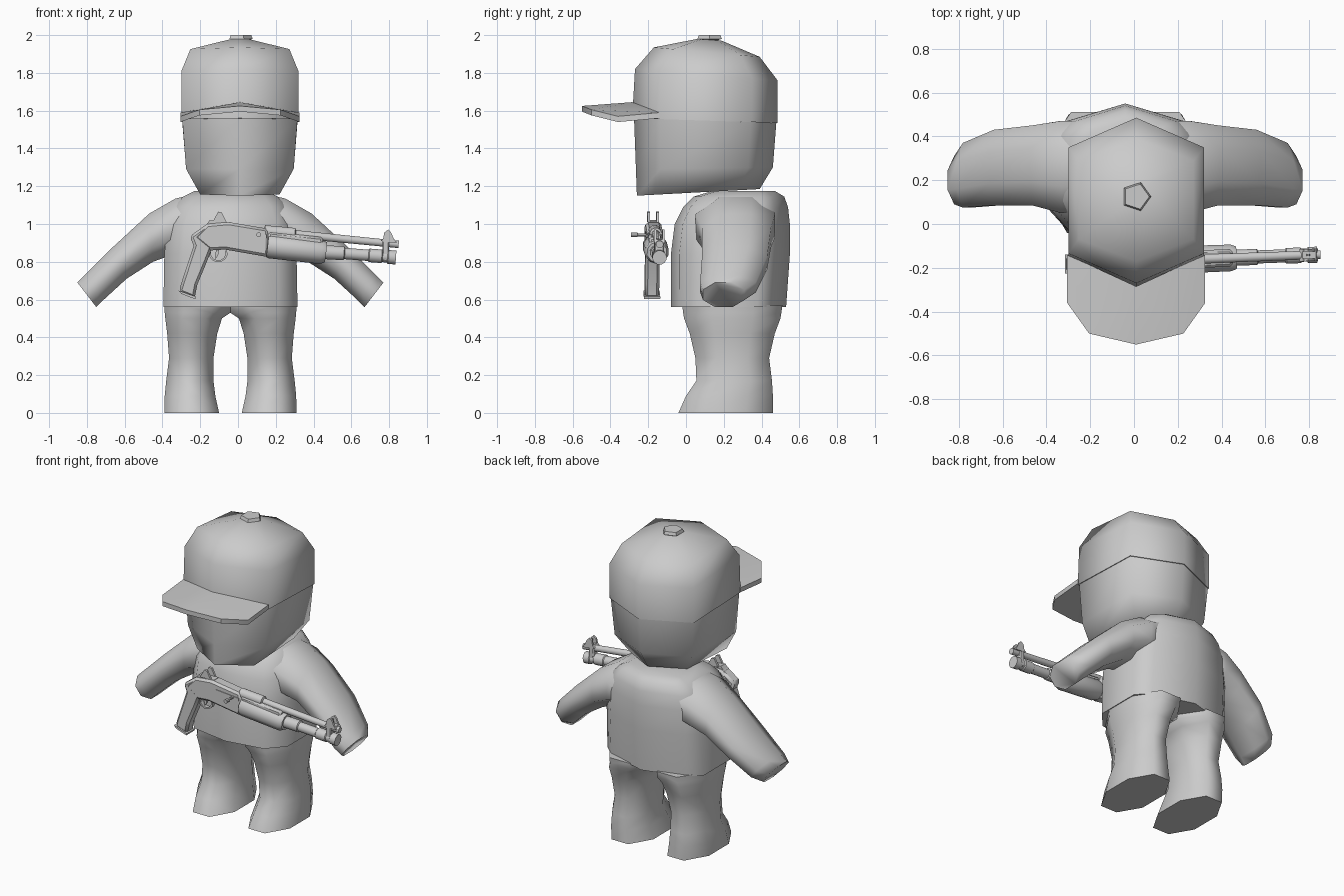
import bpy, bmesh, math
from mathutils import Vector

if "Cube" in bpy.data.objects:
    bpy.data.objects.remove(bpy.data.objects["Cube"])

grey = bpy.data.materials.new("plain grey")
grey.diffuse_color = (0.6, 0.6, 0.6, 1)
grey.use_nodes = True
grey.node_tree.nodes["Principled BSDF"].inputs["Base Color"].default_value = grey.diffuse_color

BX = -0.04   # body centre line
HX = 0.01    # head centre line
OCT = [(1, -.42), (1, .42), (.42, 1), (-.42, 1), (-1, .42), (-1, -.42), (-.42, -1), (.42, -1)]


def finish(name, bm, angle):
    bmesh.ops.recalc_face_normals(bm, faces=bm.faces[:])
    me = bpy.data.meshes.new(name)
    bm.to_mesh(me)
    bm.free()
    me.materials.append(grey)
    me.polygons.foreach_set("use_smooth", [True] * len(me.polygons))
    me.set_sharp_from_angle(angle=math.radians(angle))
    ob = bpy.data.objects.new(name, me)
    bpy.context.collection.objects.link(ob)
    return ob


def loft(name, rings, angle=75):
    """Skin a list of equal-length rings and cap both ends."""
    bm = bmesh.new()
    vs = [[bm.verts.new(p) for p in r] for r in rings]
    n = len(vs[0])
    for a, b in zip(vs, vs[1:]):
        for i in range(n):
            j = (i + 1) % n
            bm.faces.new((a[i], a[j], b[j], b[i]))
    bm.faces.new(vs[0][::-1])
    bm.faces.new(vs[-1])
    return finish(name, bm, angle)


# --- torso: (z, half width, front y, back y)
def torso_ring(z, w, f, b):
    d = b - f
    half = [(0, f), (.72 * w, f + .07 * d), (w, f + .25 * d), (w, f + .75 * d), (.78 * w, f + .87 * d), (0, b)]
    pts = half + [(-x, y) for x, y in half[-2:0:-1]]
    return [(BX + x, y, z) for x, y in pts]


loft("torso", [torso_ring(*r) for r in (
    (.56, .355, -.08, .53), (.84, .35, -.08, .55), (1.0, .335, -.06, .55),
    (1.09, .30, -.015, .54), (1.145, .25, .04, .52), (1.175, .19, .14, .47))])

# --- arms: (top x, top z, bottom x, bottom z, front y, back y)
ARM = ((.18, 1.16, .20, .87, .06, .47), (.29, 1.135, .30, .84, .05, .47),
       (.43, 1.055, .41, .80, .085, .45), (.62, .88, .55, .71, .085, .43),
       (.77, .73, .67, .60, .075, .37), (.81, .69, .71, .56, .09, .31))
# --- legs: (z, outer x, inner x, front y, back y)
LEG = ((0, .35, .06, -.04, .46), (.09, .348, .08, .0, .46), (.17, .34, .09, .055, .455),
       (.29, .325, .09, .05, .44), (.42, .335, .07, .02, .47), (.50, .345, .045, -.01, .50),
       (.53, .348, .0, -.015, .505), (.57, .35, .0, -.02, .51))
for s, side in ((-1, "right"), (1, "left")):
    rings = []
    for tx, tz, bx, bz, f, b in ARM:
        rings.append([(BX + s * ((tx + bx) / 2 + v * (tx - bx) / 2), (f + b) / 2 + u * (b - f) / 2,
                       (tz + bz) / 2 + v * (tz - bz) / 2) for u, v in OCT])
    loft(side + "_arm", rings)
    loft(side + "_leg", [[(BX + s * ((o + i) / 2 + u * (o - i) / 2), (f + b) / 2 + v * (b - f) / 2, z)
                          for u, v in OCT] for z, o, i, f, b in LEG])


# --- six-sided head and cap: (z front, z back, half width, front y, back y)
def hex_ring(zf, zb, w, f, b):
    d = b - f
    pts = [(0, f), (w, f + .18 * d), (w, f + .82 * d), (0, b), (-w, f + .82 * d), (-w, f + .18 * d)]
    return [(HX + x, y, zf + (zb - zf) * (y - f) / d) for x, y in pts]


loft("head", [hex_ring(*r) for r in (
    (1.15, 1.185, .21, -.26, .39), (1.29, 1.30, .285, -.265, .46), (1.56, 1.535, .305, -.275, .478))])
loft("cap", [hex_ring(*r) for r in (
    (1.56, 1.535, .31, -.285, .485), (1.82, 1.76, .31, -.27, .485),
    (1.935, 1.885, .262, -.17, .39), (1.98, 1.97, .05, .06, .19))])

# --- brim: back edge follows the cap front, front edge is rounded
BRIM = [(-.315, -.14, 1.59), (-.315, -.36, 1.57), (-.215, -.5, 1.605), (0, -.55, 1.625),
        (.215, -.5, 1.605), (.315, -.36, 1.57), (.315, -.14, 1.59), (0, -.285, 1.645)]
bm = bmesh.new()
top = [bm.verts.new((HX + x, y, z)) for x, y, z in BRIM]
low = [bm.verts.new((HX + x, y, z - .03)) for x, y, z in BRIM]
for v in (top, low):
    for q in ((0, 1, 2, 7), (2, 3, 7), (3, 4, 7), (4, 5, 6, 7)):
        bm.faces.new([v[i] for i in q])
for i in range(8):
    j = (i + 1) % 8
    bm.faces.new((top[i], top[j], low[j], low[i]))
finish("brim", bm, 40)

# --- cap button
loft("cap_button", [[(HX + r * math.cos(math.radians(72 * k)), .125 + r * math.sin(math.radians(72 * k)), z)
                     for k in range(5)] for z, r in ((1.95, .05), (1.975, .05), (1.98, .068), (2.0, .06))], 30)


# --- shotgun: every part sits on a plane slightly turned away from the x axis
def gy(x):
    return -.171 + .037 * x


def plate(name, pts, half, bevel=0.0, off=0.0):
    """Side profile in x and z, given thickness in y."""
    ob = loft(name, [[(x, gy(x) + off + s * half, z) for x, z in pts] for s in (-1, 1)], 30)
    if bevel:
        m = ob.modifiers.new("edge", "BEVEL")
        m.width, m.segments, m.limit_method = bevel, 1, "ANGLE"
        m.angle_limit = math.radians(50)


def tube(name, stations, sides=12):
    """Round bar through (x, z, radius) stations, with z on the bar axis."""
    p0, p1 = stations[0], stations[-1]
    d = Vector((p1[0] - p0[0], gy(p1[0]) - gy(p0[0]), p1[1] - p0[1])).normalized()
    u = d.cross(Vector((0, 0, 1))).normalized()
    w = u.cross(d)
    rings = []
    for x, z, r in stations:
        c = Vector((x, gy(x), z))
        rings.append([c + r * (u * math.cos(t) + w * math.sin(t))
                      for t in (2 * math.pi * (k + .5) / sides for k in range(sides))])
    loft(name, rings, 40)


plate("receiver", [(-.165, 1.0), (-.05, 1.01), (.16, .975), (.16, .825), (-.07, .865),
                   (-.15, .86), (-.235, .93)], .042, .014)
plate("grip", [(-.165, 1.0), (-.255, .935), (-.235, .885), (-.27, .78), (-.312, .65), (-.30, .635),
               (-.23, .607), (-.215, .68), (-.165, .80), (-.14, .865), (-.09, .90)], .038, .014)
plate("grip_cap", [(-.315, .648), (-.30, .63), (-.226, .602), (-.222, .615)], .043)

# trigger guard loop and trigger
GC = (-.105, .845)
for k in range(7):
    a, b = math.radians(170 + 30 * k), math.radians(200 + 30 * k)
    plate("trigger_guard", [(GC[0] + r * math.cos(t), GC[1] + r * math.sin(t) * .95)
                            for r, t in ((.05, a), (.05, b), (.039, b), (.039, a))], .014)
plate("trigger", [(-.115, .87), (-.10, .87), (-.105, .835), (-.118, .815), (-.122, .822)], .007)

# barrel, magazine tube and forend
tube("barrel", [(.14, .962, .033), (.30, .947, .033), (.305, .946, .022), (.85, .892, .02)])
tube("magazine_tube", [(.44, .852, .038), (.56, .845, .038), (.565, .844, .031), (.69, .834, .031),
                       (.695, .834, .037), (.76, .829, .037), (.765, .828, .031),
                       (.79, .826, .031), (.795, .826, .038), (.835, .822, .038)])
tube("forend", [(.155, .885, .06), (.17, .884, .066), (.44, .852, .064), (.465, .85, .054)], 10)
plate("forend_top", [(.16, .96), (.45, .93), (.45, .86), (.16, .89)], .04, .012)
plate("barrel_clamp", [(.765, .915), (.80, .912), (.80, .80), (.765, .803)], .026, .006)

# sights
plate("rear_sight_base", [(-.165, 1.0), (-.15, 1.02), (-.04, 1.01), (-.03, .995)], .024)
for s in (-1, 1):
    plate("rear_sight_ear", [(-.135, 1.01), (-.105, 1.065), (-.085, 1.06), (-.06, 1.01)], .007, 0, s * .024)
    plate("front_sight_ear", [(.765, .905), (.775, .955), (.795, .97), (.81, .955), (.835, .90)], .006, 0, s * .022)
plate("front_sight_base", [(.755, .91), (.77, .925), (.83, .918), (.84, .90)], .028)
plate("front_sight_post", [(.785, .91), (.79, .955), (.80, .955), (.805, .91)], .005)

# ejection port and bolt handle on the front side
plate("ejection_port", [(-.01, .962), (.15, .945), (.15, .925), (-.01, .942)], .004, 0, -.042)
loft("bolt_handle", [[(.11 + r * math.cos(t), y, .943 + r * math.sin(t))
                      for t in (math.pi * k / 4 for k in range(8))]
                     for y, r in ((-.18, .008), (-.255, .008), (-.258, .013), (-.29, .013))], 40)
